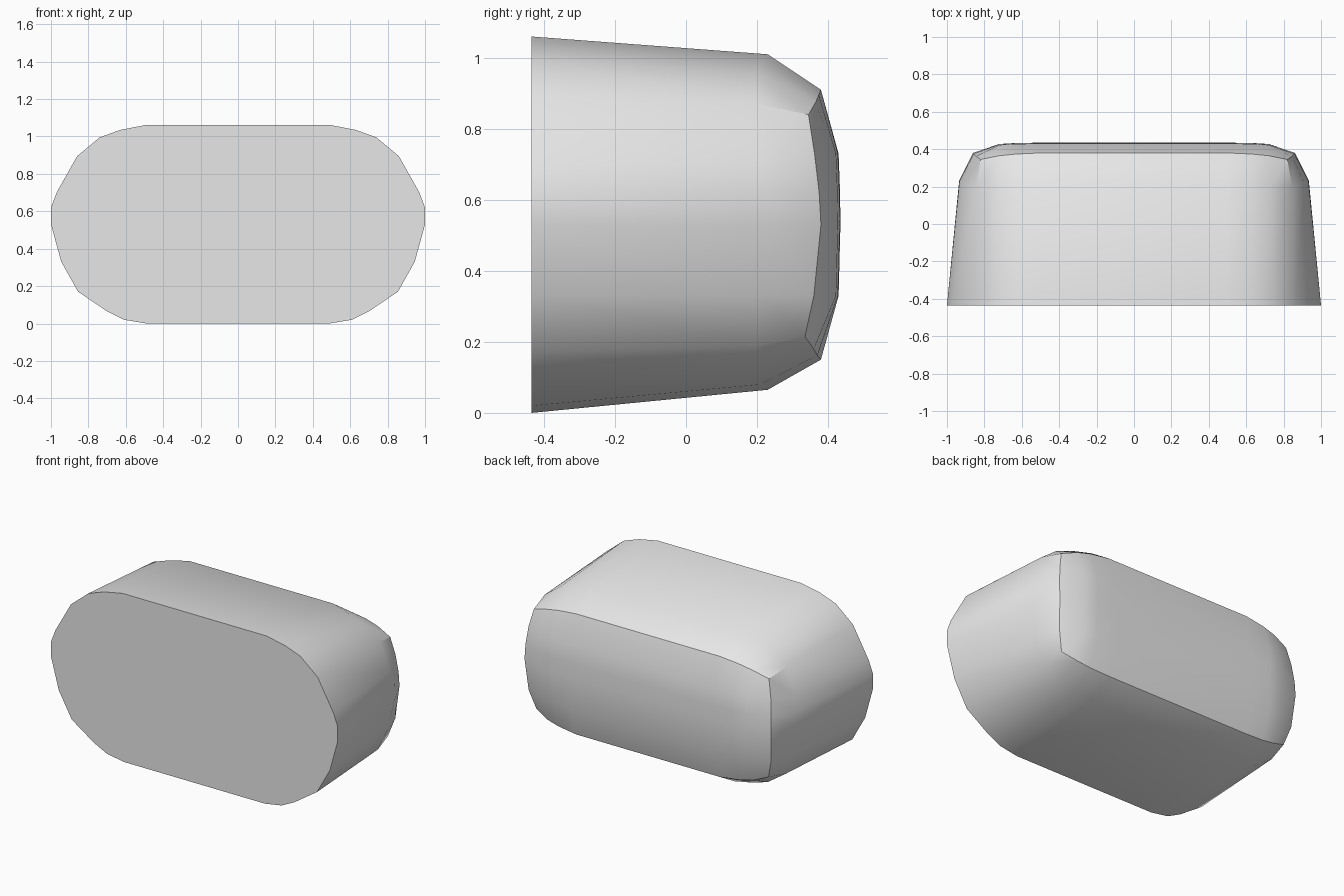
import bpy
import bmesh
import math

# Remove the default cube only
default_cube = bpy.data.objects.get("Cube")
if default_cube:
    bpy.data.objects.remove(default_cube, do_unlink=True)

# Plain grey material
grey = bpy.data.materials.new("light_grey")
grey.use_nodes = True
grey.diffuse_color = (0.8, 0.8, 0.8, 1)
grey.node_tree.nodes["Principled BSDF"].inputs["Base Color"].default_value = (0.8, 0.8, 0.8, 1)

# Half outlines on the +x side, running from the top middle to the bottom middle
FRONT_Y = -0.435
front = [(.5, 1.06), (.63, 1.035), (.74, .995), (.86, .895), (.97, .7), (1, .62),
         (1, .53), (.945, .33), (.855, .17), (.7, .065), (.61, .02), (.49, 0)]
shoulder = [(.5, .23, 1.01), (.62, .21, .99), (.73, .2, .955), (.845, .2, .87),
            (.915, .21, .7), (.933, .23, .62), (.935, .23, .53), (.895, .21, .33),
            (.835, .2, .19), (.71, .2, .105), (.62, .21, .08), (.5, .23, .065)]
rim = [(.5, .38, .91), (.63, .374, .895), (.72, .365, .875), (.82, .345, .84),
       (.845, .362, .73), (.857, .375, .62), (.86, .38, .53), (.845, .36, .33),
       (.81, .335, .215), (.72, .36, .18), (.63, .37, .162), (.5, .38, .15)]

COUNT = len(rim)          # points in a half outline
TOP, BOTTOM = 3, 8        # outline indices of the upper and lower corners

bm = bmesh.new()


def make_ring(half):
    """Mirror a half outline into a closed ring of vertices."""
    mirrored = [(-x, y, z) for x, y, z in reversed(half)]
    return [bm.verts.new(p) for p in half + mirrored]


def bridge(a, b):
    """Join two rings with a band of quads."""
    n = len(a)
    for i in range(n):
        j = (i + 1) % n
        bm.faces.new((a[i], a[j], b[j], b[i]))


# Tapered wall and flat front
front_ring = make_ring([(x, FRONT_Y, z) for x, z in front])
shoulder_ring = make_ring(shoulder)
rim_ring = make_ring(rim)
bm.faces.new(front_ring)
bridge(front_ring, shoulder_ring)
bridge(shoulder_ring, rim_ring)


def left(i):
    """Vertex on the rim mirrored from index i."""
    return rim_ring[2 * COUNT - 1 - i]


# Domed back panel, a grid spanning the rim
top_row = [left(i) for i in range(TOP, -1, -1)] + rim_ring[:TOP + 1]
bottom_row = [left(i) for i in range(BOTTOM, COUNT)] + rim_ring[COUNT - 1:BOTTOM - 1:-1]
grid = [top_row]
for r in range(TOP + 1, BOTTOM):
    z = rim[r][2]
    row = [left(r)]
    for vert in top_row[1:-1]:
        x = vert.co.x
        side_drop = 0.06 * max(0, abs(x) - 0.6)
        height_drop = 0.13 * (z - 0.53) ** 2
        row.append(bm.verts.new((x, 0.435 - side_drop - height_drop, z)))
    row.append(rim_ring[r])
    grid.append(row)
grid.append(bottom_row)
for upper, lower in zip(grid, grid[1:]):
    for c in range(len(upper) - 1):
        bm.faces.new((upper[c], upper[c + 1], lower[c + 1], lower[c]))

bmesh.ops.recalc_face_normals(bm, faces=bm.faces)

# Finished body
mesh = bpy.data.meshes.new("rounded_body")
bm.to_mesh(mesh)
bm.free()
mesh.materials.append(grey)
body = bpy.data.objects.new("rounded_body", mesh)
bpy.context.collection.objects.link(body)

# Smooth sides with a crisp rim and front edge
bpy.ops.object.select_all(action="DESELECT")
body.select_set(True)
bpy.context.view_layer.objects.active = body
bpy.ops.object.shade_smooth_by_angle(angle=math.radians(36))
